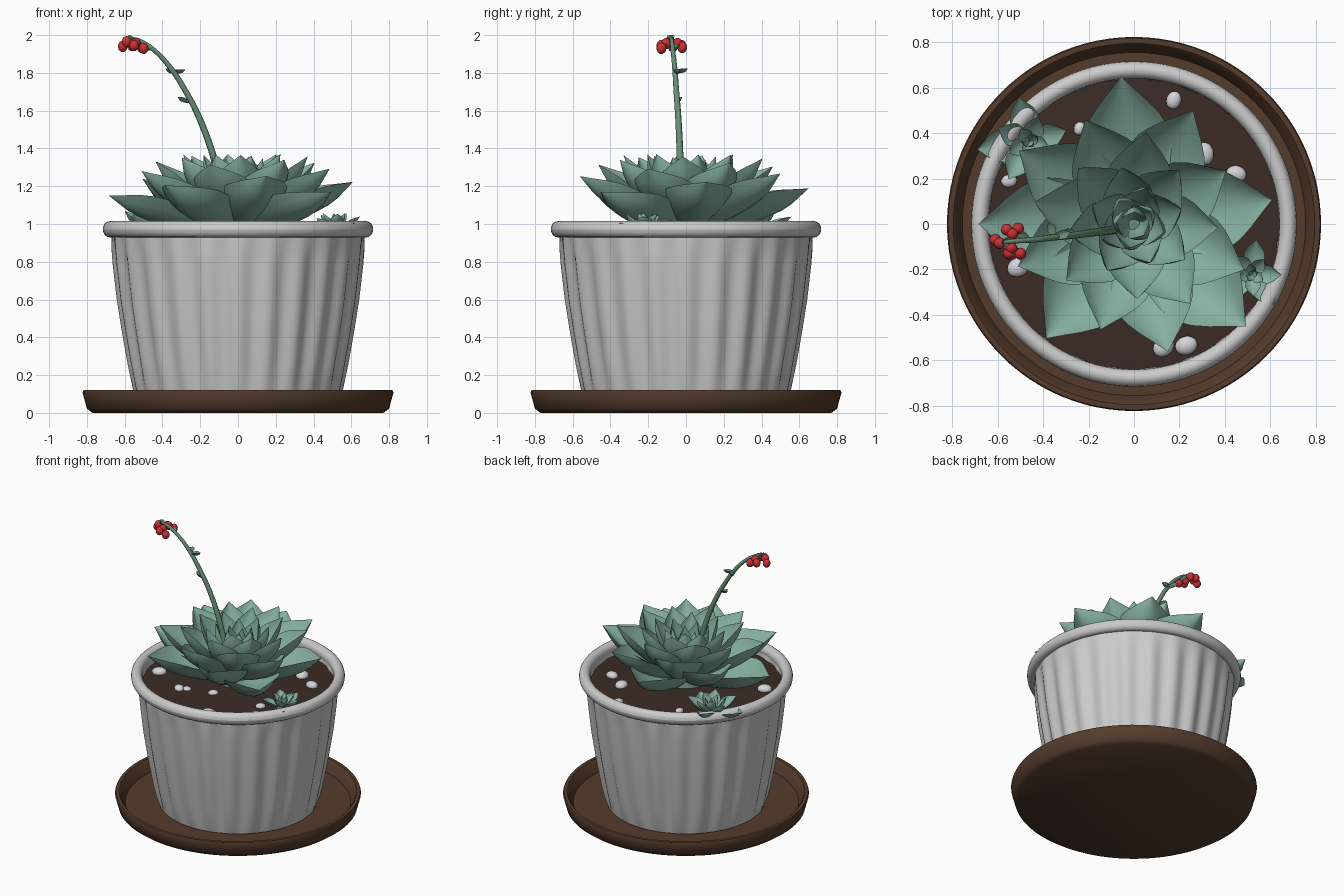
import bpy, bmesh, math, random
from mathutils import Vector, Matrix

if "Cube" in bpy.data.objects:
    bpy.data.objects.remove(bpy.data.objects["Cube"])

random.seed(4)
PI = math.pi


def material(name, rgb):
    m = bpy.data.materials.new(name)
    m.diffuse_color = (*rgb, 1)
    m.use_nodes = True
    m.node_tree.nodes["Principled BSDF"].inputs["Base Color"].default_value = m.diffuse_color
    return m


BROWN = material("saucer_brown", (0.09, 0.045, 0.025))
SOIL = material("soil_brown", (0.045, 0.025, 0.018))
LEAF = material("leaf_green", (0.24, 0.44, 0.36))
STEM = material("stem_green", (0.14, 0.27, 0.18))
RED = material("bud_red", (0.6, 0.03, 0.035))
STONE = material("pebble_white", (0.66, 0.67, 0.72))


def finish(name, bm, mat=None, angle=40):
    bmesh.ops.recalc_face_normals(bm, faces=bm.faces)
    me = bpy.data.meshes.new(name)
    bm.to_mesh(me)
    bm.free()
    ob = bpy.data.objects.new(name, me)
    bpy.context.collection.objects.link(ob)
    if mat:
        me.materials.append(mat)
    bpy.ops.object.select_all(action='DESELECT')
    ob.select_set(True)
    bpy.context.view_layer.objects.active = ob
    bpy.ops.object.shade_smooth_by_angle(angle=math.radians(angle))
    return ob


def lathe(name, profile, mat=None, n=96, flute=None):
    """Spin (radius, z) points round z; radius 0 closes an end."""
    bm = bmesh.new()
    rings = []
    for r, z in profile:
        if r == 0:
            rings.append([bm.verts.new((0, 0, z))] * n)
            continue
        ring = []
        for k in range(n):
            a = 2 * PI * k / n
            q = r + (flute(a, r, z) if flute else 0)
            ring.append(bm.verts.new((q * math.cos(a), q * math.sin(a), z)))
        rings.append(ring)
    for p, q in zip(rings, rings[1:]):
        for k in range(n):
            j = (k + 1) % n
            bm.faces.new(dict.fromkeys((p[k], p[j], q[j], q[k])))
    return finish(name, bm, mat)


# saucer
lathe("saucer", [(0, 0), (0.77, 0), (0.80, 0.022), (0.823, 0.108), (0.818, 0.12),
                 (0.795, 0.12), (0.787, 0.112), (0.755, 0.04), (0, 0.035)], BROWN)


# fluted pot wall
def flutes(a, r, z):
    fade = max(0, min(1, (z - 0.04) / 0.12, (0.95 - z) / 0.12))
    return 0.012 * fade * (math.cos(24 * a) - 0.6)


lathe("pot", [(0, 0.036), (0.50, 0.036), (0.53, 0.05), (0.552, 0.12), (0.58, 0.26),
              (0.61, 0.43), (0.637, 0.60), (0.658, 0.78), (0.667, 0.87), (0.67, 0.95),
              (0.645, 0.97), (0.638, 0.88), (0, 0.88)], None, 192, flutes)

# rolled rim
rim = [(0.678 + 0.038 * math.cos(t), 0.972 + 0.043 * math.sin(t))
       for t in (2 * PI * k / 16 for k in range(17))]
lathe("pot_rim", rim, None, 96)

# soil
lathe("soil", [(0.645, 0.89), (0.645, 0.925), (0.4, 0.935), (0, 0.94)], SOIL, 64)


def add_leaf(bm, length, width, thick, mat, cup=0.25, sag=0.07, nu=12, nv=8):
    """Cupped pointed leaf along +x, closed by matching upper and lower skins."""
    skins = []
    for side in (0, 1):
        grid = []
        for i in range(nu + 1):
            u = i / nu
            if u < 0.58:
                w = 0.3 + 0.7 * math.sin(PI / 2 * u / 0.58)
            else:
                w = max(0.004, math.cos(PI / 2 * (u - 0.58) / 0.42)) ** 1.1
            row = []
            for j in range(nv + 1):
                v = 2 * j / nv - 1
                z = cup * width * w * v * v - sag * length * math.sin(PI * u)
                z -= side * thick * (1 - v * v) * min(1, w * 1.5)
                row.append(bm.verts.new(mat @ Vector((length * u, v * w * width / 2, z))))
            grid.append(row)
        for a, b in zip(grid, grid[1:]):
            for j in range(nv):
                bm.faces.new((a[j], a[j + 1], b[j + 1], b[j]))
        skins.append(grid)
    top, low = skins
    weld = {}
    for a, b in zip(top, low):
        weld[b[0]] = a[0]
        weld[b[-1]] = a[-1]
    bmesh.ops.weld_verts(bm, targetmap=weld)


def rosette(name, centre, scale, count, start):
    """Golden-angle spiral, flat outer leaves to upright inner ones."""
    bm = bmesh.new()
    for i in range(count):
        t = i / (count - 1)
        az = math.radians(start + 137.5 * i)
        elev = math.radians(14 + 67 * t)
        m = (Matrix.Translation(centre) @ Matrix.Rotation(az, 4, 'Z')
             @ Matrix.Rotation(-elev, 4, 'Y'))
        add_leaf(bm, scale * (0.705 - 0.375 * t), scale * (0.41 - 0.30 * t),
                 scale * (0.035 - 0.015 * t), m)
    return finish(name, bm, LEAF, 50)


# rosettes: main plant and two offsets
rosette("main_rosette", (0, 0, 0.98), 1.0, 37, 180)
rosette("back_left_offset", (-0.46, 0.36, 0.95), 0.34, 15, 188)
rosette("right_offset", (0.52, -0.22, 0.965), 0.24, 13, 306)

# short trunk under the main rosette
lathe("rosette_trunk", [(0, 0.92), (0.14, 0.92), (0.11, 1.0), (0, 1.04)], STEM, 24)

# arching flower stalk
path = [(-0.06, -0.02, 1.02), (-0.12, -0.03, 1.32), (-0.20, -0.04, 1.55), (-0.27, -0.05, 1.69),
        (-0.36, -0.06, 1.83), (-0.45, -0.07, 1.925), (-0.52, -0.075, 1.97), (-0.575, -0.08, 1.985)]
cu = bpy.data.curves.new("flower_stalk", 'CURVE')
cu.dimensions = '3D'
cu.bevel_depth = 0.02
cu.bevel_resolution = 3
cu.use_fill_caps = True
cu.materials.append(STEM)
sp = cu.splines.new('BEZIER')
sp.bezier_points.add(len(path) - 1)
for k, (bp, co) in enumerate(zip(sp.bezier_points, path)):
    bp.co = co
    bp.handle_left_type = bp.handle_right_type = 'AUTO'
    bp.radius = 1 - 0.55 * k / (len(path) - 1)
bpy.context.collection.objects.link(bpy.data.objects.new("flower_stalk", cu))

# small bracts on the stalk
bm = bmesh.new()
for pos, az, elev in [((-0.25, -0.05, 1.65), 165, 18), ((-0.35, -0.06, 1.81), 20, 5),
                      ((-0.35, -0.06, 1.81), 110, 10), ((-0.46, -0.07, 1.925), 150, 25),
                      ((-0.55, -0.08, 1.975), 180, 40)]:
    m = (Matrix.Translation(pos) @ Matrix.Rotation(math.radians(az), 4, 'Z')
         @ Matrix.Rotation(-math.radians(elev), 4, 'Y'))
    add_leaf(bm, 0.075 if pos[0] > -0.5 else 0.04, 0.04, 0.012, m, nu=8, nv=4)
finish("stalk_bracts", bm, STEM, 50)

# red buds hanging in pairs, with their short stems
buds = bmesh.new()
stems = bmesh.new()
for x, y, z in [(-0.56, -0.025, 1.945), (-0.51, -0.02, 1.935), (-0.61, -0.07, 1.94),
                (-0.59, -0.085, 1.965), (-0.55, -0.13, 1.945), (-0.50, -0.13, 1.93),
                (-0.54, -0.105, 1.955), (-0.535, -0.045, 1.955)]:
    p = Vector((x, y, z))
    bmesh.ops.create_uvsphere(buds, u_segments=14, v_segments=10, radius=0.026,
                              matrix=Matrix.Translation(p) @ Matrix.Diagonal((1, 1, 1.15, 1)))
    d = Vector((-0.54, -0.077, 1.973)) - p
    bmesh.ops.create_cone(stems, segments=8, radius1=0.006, radius2=0.006, depth=d.length,
                          matrix=Matrix.Translation(p + d / 2)
                          @ d.to_track_quat('Z', 'Y').to_matrix().to_4x4())
finish("flower_buds", buds, RED)
finish("bud_stems", stems, STEM)

# pebbles on the soil
bm = bmesh.new()
for x, y, r in [(0.13, -0.54, 0.05), (0.23, -0.535, 0.05), (0.175, 0.545, 0.04),
                (-0.51, -0.19, 0.05), (-0.55, 0.19, 0.035), (-0.24, 0.42, 0.03),
                (0.45, 0.22, 0.045), (-0.56, 0.29, 0.035), (-0.25, -0.33, 0.04),
                (-0.02, -0.26, 0.035), (0.31, 0.31, 0.05), (0.36, -0.25, 0.035),
                (0.40, -0.36, 0.03), (-0.20, -0.31, 0.03)]:
    m = (Matrix.Translation((x, y, 0.94)) @ Matrix.Rotation(random.uniform(0, PI), 4, 'Z')
         @ Matrix.Diagonal((1, 0.82, 0.6, 1)))
    bmesh.ops.create_icosphere(bm, subdivisions=3, radius=r, matrix=m)
finish("pebbles", bm, STONE)
